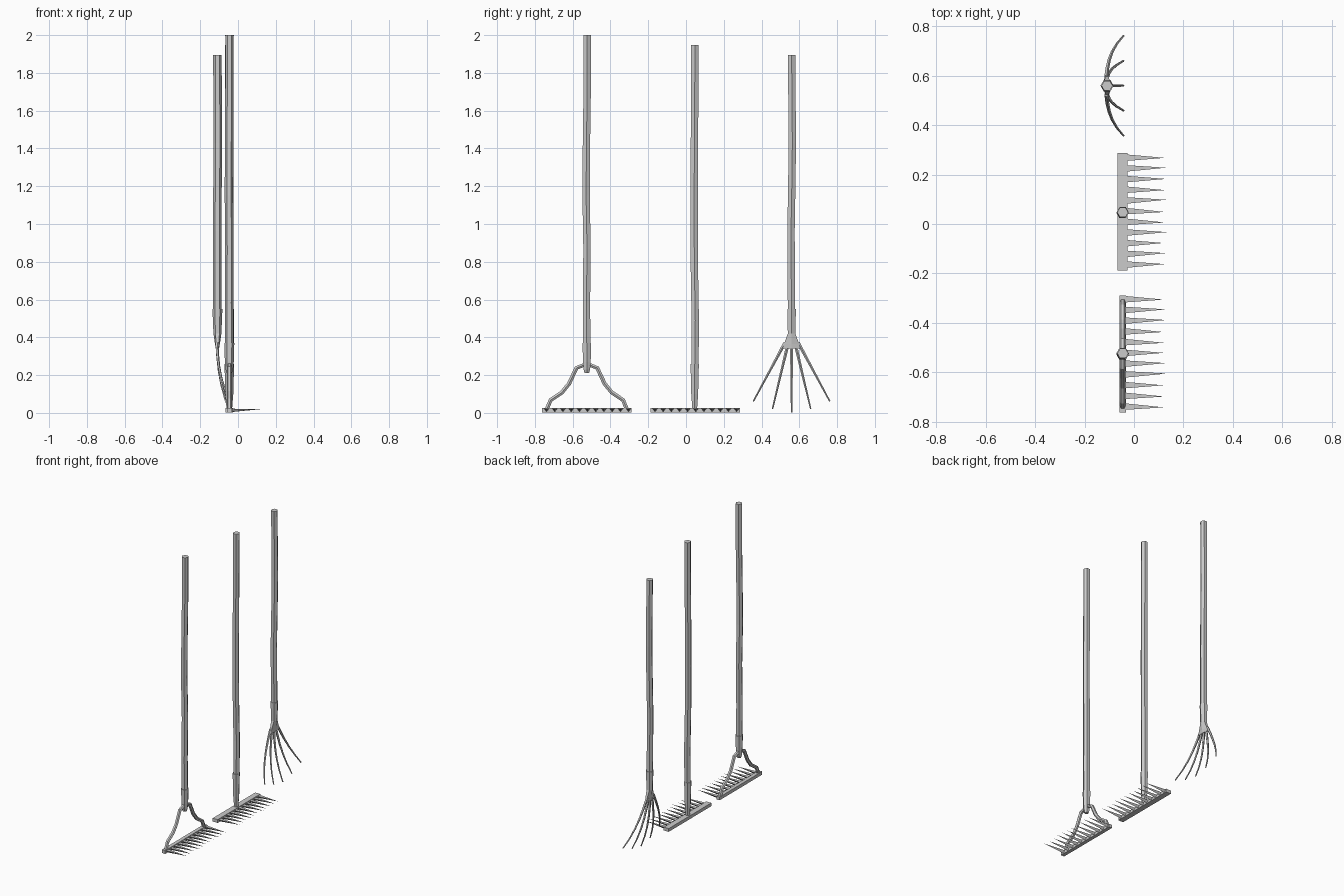
import bpy, math, random
from mathutils import Vector

if "Cube" in bpy.data.objects:
    bpy.data.objects.remove(bpy.data.objects["Cube"])

random.seed(4)


def make(name, verts, faces):
    me = bpy.data.meshes.new(name)
    me.from_pydata([tuple(v) for v in verts], [], faces)
    me.update()
    ob = bpy.data.objects.new(name, me)
    bpy.context.collection.objects.link(ob)
    return ob


def sweep(name, path, radii, sides=6):
    """Faceted tube along a path; radii are (x radius, side radius) per point."""
    pts = [Vector(p) for p in path]
    verts, faces, n = [], [], sides
    for i, p in enumerate(pts):
        t = (pts[min(i + 1, len(pts) - 1)] - pts[max(i - 1, 0)]).normalized()
        u = Vector((1, 0, 0))
        u = (u - t * u.dot(t)).normalized()
        v = t.cross(u)
        for k in range(n):
            a = 2 * math.pi * k / n
            verts.append(p + u * math.cos(a) * radii[i][0] + v * math.sin(a) * radii[i][1])
    for i in range(len(pts) - 1):
        for k in range(n):
            k2 = (k + 1) % n
            faces.append((i * n + k, i * n + k2, (i + 1) * n + k2, (i + 1) * n + k))
    faces.append(tuple(range(n))[::-1])
    faces.append(tuple(range((len(pts) - 1) * n, len(pts) * n)))
    return make(name, verts, faces)


def handle(name, x, y, z0, z1, wobble, r=0.0225):
    # slightly crooked hexagonal pole
    n = len(wobble) - 1
    path = [(x + w * 0.5, y + w, z0 + (z1 - z0) * i / n) for i, w in enumerate(wobble)]
    return sweep(name, path, [(r, r)] * (n + 1))


def box(name, x0, x1, y0, y1, z0, z1):
    v = [(x, y, z) for x in (x0, x1) for y in (y0, y1) for z in (z0, z1)]
    f = [(0, 1, 3, 2), (4, 6, 7, 5), (0, 4, 5, 1), (2, 3, 7, 6), (0, 2, 6, 4), (1, 5, 7, 3)]
    return make(name, v, f)


def tine_row(name, x, yc, pitch, count=11):
    # three-sided spikes pointing forward from the bar
    verts, faces = [], []
    for i in range(count):
        y = yc + (i - (count - 1) / 2) * pitch
        b = len(verts)
        tip = 0.135 if i == 3 else random.uniform(0.118, 0.132)
        verts += [(x, y - 0.013, 0.022), (x, y + 0.013, 0.022), (x, y, 0.005),
                  (tip, y + random.uniform(-0.004, 0.004), 0.021)]
        faces += [(b, b + 1, b + 2), (b, b + 3, b + 1), (b + 1, b + 3, b + 2), (b + 2, b + 3, b)]
    return make(name, verts, faces)


X = -0.046

# bow rake
ya = -0.525
box("bow_rake_bar", -0.059, -0.033, -0.762, -0.289, 0.003, 0.026)
tine_row("bow_rake_tines", -0.036, -0.521, 0.0434)
handle("bow_rake_handle", X, ya, 0.3, 2.0, [0, -0.002, 0.001, -0.004, -0.002, 0.002, 0.002])
sweep("bow_rake_ferrule", [(X, ya, z) for z in (0.212, 0.23, 0.27, 0.37)],
      [(0.014, 0.014), (0.02, 0.02), (0.0235, 0.0235), (0.0265, 0.0265)])
half = [(0.212, 0.018), (0.192, 0.068), (0.132, 0.108), (0.094, 0.155), (0.055, 0.238), (0, 0.26)]
bow = [(X, ya - d, z) for d, z in half] + [(X, ya + d, z) for d, z in half[-2::-1]]
sweep("bow_rake_bow", bow, [(0.0125, 0.0125)] * len(bow))

# level head rake
yb = 0.046
box("level_rake_bar", -0.066, -0.027, -0.187, 0.286, 0.003, 0.026)
tine_row("level_rake_tines", -0.03, 0.052, 0.0432)
handle("level_rake_handle", X, yb, 0.2, 1.948, [0.001, 0.003, -0.002, -0.003, -0.002, 0, 0.001])
sweep("level_rake_ferrule", [(X, yb, z) for z in (0.012, 0.1, 0.26)],
      [(0.014, 0.014), (0.021, 0.021), (0.0255, 0.0255)])

# fan cultivator
xc, yc = -0.109, 0.559
handle("fan_rake_handle", xc, yc, 0.5, 1.895, [0, -0.002, -0.003, 0.001, 0.004, 0.002, 0])
sweep("fan_rake_socket", [(xc, yc, z) for z in (0.342, 0.365, 0.42, 0.55)],
      [(0.009, 0.062), (0.013, 0.046), (0.021, 0.023), (0.0265, 0.0265)])
for i in range(-2, 3):
    drop = (0, 0.02, 0.06)[abs(i)]
    path, rad = [], []
    for k in range(6):
        t = k / 5
        path.append((-0.112 + 0.014 * t + 0.056 * t ** 2.6,
                     yc + i * (0.018 + 0.083 * t),
                     0.37 + (drop + 0.002 - 0.37) * t))
        r = 0.009 - 0.005 * t
        rad.append((r, r))
    sweep("fan_rake_tine_%d" % (i + 3), path, rad, 5)
